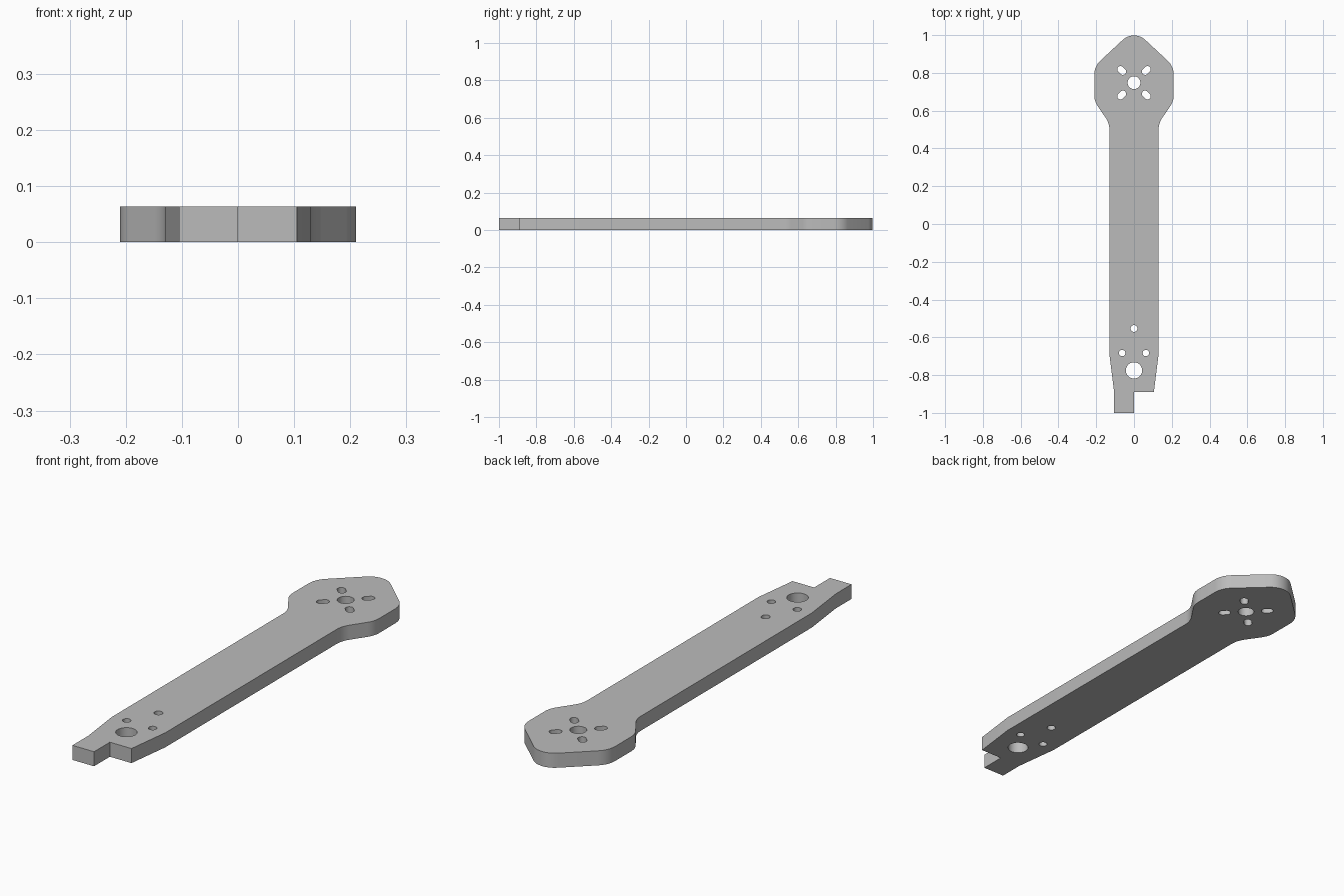
import bpy, bmesh, math
from mathutils import Vector

cube = bpy.data.objects.get("Cube")
if cube:
    bpy.data.objects.remove(cube)

THICKNESS = 0.064


def fillet(prev, corner, nxt, radius, steps=8):
    """Points of an arc that rounds the corner between two straight edges."""
    c = Vector(corner)
    a, b = (Vector(prev) - c).normalized(), (Vector(nxt) - c).normalized()
    half = a.angle(b) / 2
    centre = c + (a + b).normalized() * (radius / math.sin(half))
    start = c + a * (radius / math.tan(half)) - centre
    end = c + b * (radius / math.tan(half)) - centre
    sweep = start.angle_signed(end)
    points = []
    for i in range(steps + 1):
        t = -sweep * i / steps
        points.append((centre.x + start.x * math.cos(t) - start.y * math.sin(t),
                       centre.y + start.x * math.sin(t) + start.y * math.cos(t)))
    return points


def slot(x, y, radius, stretch=0.0, angle=0.0, steps=32):
    """Round hole, or a slot when stretched along an angle."""
    points = []
    for i in range(steps):
        t = 2 * math.pi * (i + 0.5) / steps
        u = radius * math.cos(t) + math.copysign(stretch, math.cos(t))
        v = radius * math.sin(t)
        points.append((x + u * math.cos(angle) - v * math.sin(angle),
                       y + u * math.sin(angle) + v * math.cos(angle)))
    return points


# Half outline: tapered root, straight arm, flared motor mount with rounded tip
root, taper = (0.105, -0.89), (0.13, -0.69)
neck, flare, shoulder, tip = (0.13, 0.533), (0.21, 0.65), (0.21, 0.835), (0, 1.03)
side = [root, taper]
side += fillet(taper, neck, flare, 0.11)
side += fillet(neck, flare, shoulder, 0.1)
side += fillet(flare, shoulder, tip, 0.1)
nose = fillet(shoulder, tip, (-shoulder[0], shoulder[1]), 0.087, 12)
mirrored = [(-x, y) for x, y in reversed(side)]
# The half tongue at the root sits on the right only
outline = side + nose + mirrored + [(-0.105, -1), (0, -1), (0, -0.89)]

# Motor shaft hole with four radial slots, then root bolt holes
loops = [outline, slot(0, 0.748, 0.034)]
for sx in (-1, 1):
    for sy in (-1, 1):
        loops.append(slot(0.065 * sx, 0.748 + 0.065 * sy, 0.017, 0.009, math.atan2(sy, sx)))
    loops.append(slot(0.063 * sx, -0.683, 0.017))
loops += [slot(0, -0.553, 0.018), slot(0, -0.775, 0.043)]

# Fill the outline around the holes and extrude to a plate
bm = bmesh.new()
for loop in loops:
    verts = [bm.verts.new((x, y, 0)) for x, y in loop]
    for i, v in enumerate(verts):
        bm.edges.new((verts[i - 1], v))
bmesh.ops.triangle_fill(bm, use_beauty=True, edges=bm.edges[:], normal=(0, 0, 1))
extruded = bmesh.ops.extrude_face_region(bm, geom=bm.faces[:], use_keep_orig=True)
top = [g for g in extruded["geom"] if isinstance(g, bmesh.types.BMVert)]
bmesh.ops.translate(bm, verts=top, vec=(0, 0, THICKNESS))
bmesh.ops.recalc_face_normals(bm, faces=bm.faces[:])

mesh = bpy.data.meshes.new("arm_plate")
bm.to_mesh(mesh)
bm.free()
arm = bpy.data.objects.new("arm_plate", mesh)
bpy.context.collection.objects.link(arm)

# Plain grey finish
grey = bpy.data.materials.new("plain_grey")
grey.use_nodes = True
colour = (0.5, 0.5, 0.5, 1)
grey.diffuse_color = colour
grey.node_tree.nodes["Principled BSDF"].inputs["Base Color"].default_value = colour
mesh.materials.append(grey)

bpy.ops.object.select_all(action="DESELECT")
arm.select_set(True)
bpy.context.view_layer.objects.active = arm
bpy.ops.object.shade_smooth_by_angle(angle=math.radians(25))
